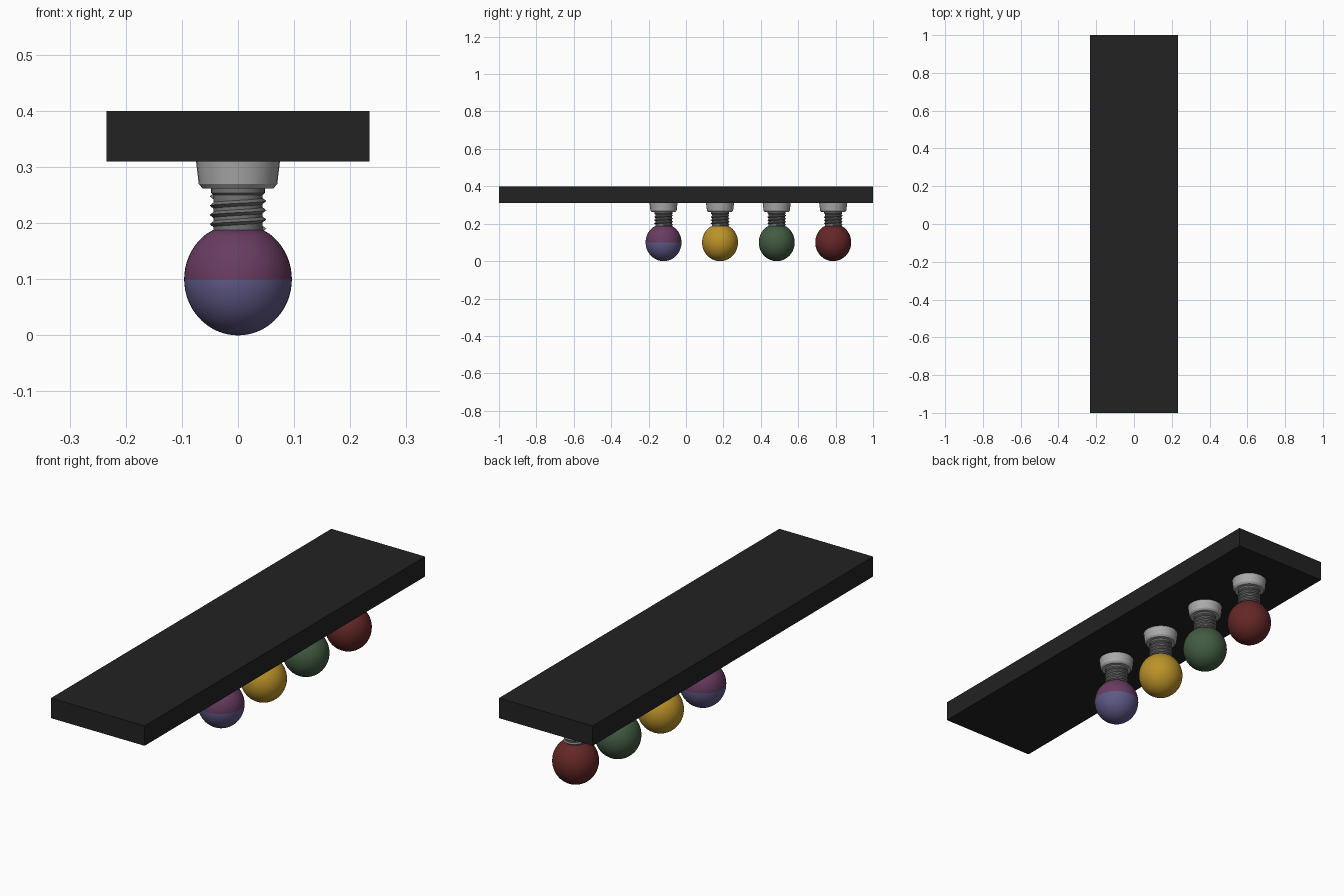
import bpy, bmesh, math

if "Cube" in bpy.data.objects:
    bpy.data.objects.remove(bpy.data.objects["Cube"])

def mat(name, r, g, b):
    m = bpy.data.materials.new(name)
    m.diffuse_color = (r, g, b, 1)
    m.use_nodes = True
    m.node_tree.nodes["Principled BSDF"].inputs["Base Color"].default_value = m.diffuse_color
    return m

BLACK = mat("black board", .016, .016, .016)
SOCKET = mat("light grey socket", .40, .40, .40)
METAL = mat("grey metal", .17, .17, .17)
PURPLE = mat("purple glass", .14, .045, .12)
BLUE = mat("blue glass", .115, .10, .24)
YELLOW = mat("yellow glass", .50, .29, .022)
GREEN = mat("green glass", .055, .105, .055)
RED = mat("red glass", .13, .02, .02)

def add_object(name, bm, mats):
    me = bpy.data.meshes.new(name)
    bm.to_mesh(me)
    bm.free()
    ob = bpy.data.objects.new(name, me)
    bpy.context.collection.objects.link(ob)
    for m in mats:
        me.materials.append(m)
    return ob

def lathe(name, profile, y, mats, rule=None, seg=48, angle=35):
    """Spin (radius, z) points about a vertical axis at x=0, y."""
    bm = bmesh.new()
    vs = [bm.verts.new((r, 0, z)) for r, z in profile]
    es = [bm.edges.new(p) for p in zip(vs, vs[1:])]
    bmesh.ops.spin(bm, geom=vs + es, cent=(0, 0, 0), axis=(0, 0, 1),
                   angle=2 * math.pi, steps=seg)
    bmesh.ops.remove_doubles(bm, verts=bm.verts, dist=1e-5)
    bmesh.ops.recalc_face_normals(bm, faces=bm.faces)
    for f in bm.faces:
        if rule:
            f.material_index = rule(f.calc_center_median().z)
    ob = add_object(name, bm, mats)
    ob.location.y = y
    smooth(ob, angle)
    return ob

def smooth(ob, angle):
    bpy.ops.object.select_all(action='DESELECT')
    ob.select_set(True)
    bpy.context.view_layer.objects.active = ob
    bpy.ops.object.shade_smooth_by_angle(angle=math.radians(angle))

def thread(name, y, z0, pitch, turns, core, crest, half, seg=40):
    """Helical V-shaped ridge, sweeping a triangle round the screw."""
    bm = bmesh.new()
    prev = None
    n = int(turns * seg)
    for i in range(n + 1):
        a = 2 * math.pi * i / seg
        z = z0 + pitch * i / seg
        ring = [bm.verts.new((r * math.cos(a), r * math.sin(a), z + dz))
                for r, dz in ((core, -half), (crest, 0), (core, half))]
        if prev:
            for j in range(3):
                k = (j + 1) % 3
                bm.faces.new((prev[j], ring[j], ring[k], prev[k]))
        if i in (0, n):
            bm.faces.new(ring)
        prev = ring
    bmesh.ops.recalc_face_normals(bm, faces=bm.faces)
    ob = add_object(name, bm, [METAL])
    ob.location.y = y
    smooth(ob, 35)

# Mounting board
bm = bmesh.new()
bmesh.ops.create_cube(bm, size=1)
for v in bm.verts:
    v.co.x *= .468
    v.co.y *= 2
    v.co.z = v.co.z * .09 + .355
add_object("mounting_board", bm, [BLACK])

# Four bulbs with screw caps and sockets
R, H = .096, .1
angles = [-90 + 6 * i for i in range(25)]
globe = [(R * math.cos(math.radians(a)), H + H * math.sin(math.radians(a))) for a in angles]
globe[0] = (0, 0)
globe += [(.044, .188), (0, .188)]
bulbs = [(-.12, "purple", [PURPLE, BLUE]), (.182, "yellow", [YELLOW]),
         (.485, "green", [GREEN]), (.787, "red", [RED])]
for y, colour, mats in bulbs:
    two_tone = (lambda z: 0 if z > .098 else 1) if len(mats) > 1 else None
    lathe(colour + "_globe", globe, y, mats, two_tone)
    lathe(colour + "_screw_cap",
          [(0, .18), (.044, .18), (.044, .25), (.048, .254), (.048, .268), (0, .268)],
          y, [METAL], seg=32)
    thread(colour + "_screw_thread", y, .19, .0165, 3.5, .043, .0505, .006)
    lathe(colour + "_socket",
          [(0, .262), (.063, .262), (.070, .270), (.075, .312), (0, .312)],
          y, [SOCKET], seg=32, angle=25)
